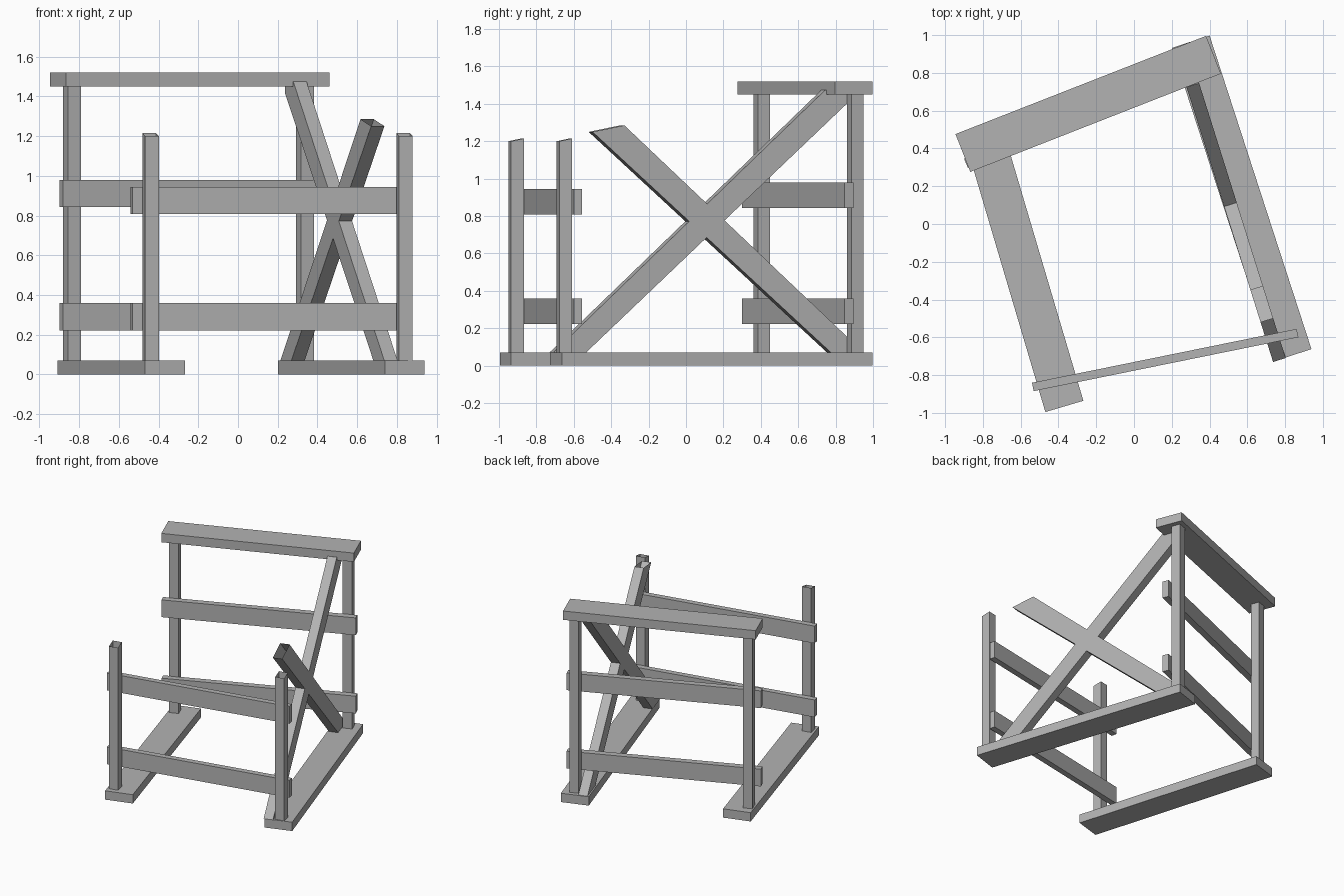
import bpy
from math import radians, cos, sin

if "Cube" in bpy.data.objects:
    bpy.data.objects.remove(bpy.data.objects["Cube"])

# Dark grey shared by all parts
grey = bpy.data.materials.new("dark_grey")
grey.diffuse_color = (0.45, 0.45, 0.45, 1)
grey.use_nodes = True
grey.node_tree.nodes["Principled BSDF"].inputs["Base Color"].default_value = grey.diffuse_color


def mesh_object(name, verts, faces):
    mesh = bpy.data.meshes.new(name)
    mesh.from_pydata(verts, [], faces)
    mesh.update()
    mesh.materials.append(grey)
    obj = bpy.data.objects.new(name, mesh)
    bpy.context.collection.objects.link(obj)
    return obj


def beam(name, x, y, size, z0, z1, angle, caps=True, slope=0.0):
    """Upright box turned about z; open ended without caps, slope raises the rear of the top."""
    c, s = cos(radians(angle)), sin(radians(angle))
    hx, hy = size[0] / 2, size[1] / 2
    corners = [(-hx, -hy), (hx, -hy), (hx, hy), (-hx, hy)]
    verts = []
    for top in (False, True):
        for u, v in corners:
            z = (z1 + (slope if v > 0 else 0)) if top else z0
            verts.append((x + u * c - v * s, y + u * s + v * c, z))
    faces = [(i, (i + 1) % 4, (i + 1) % 4 + 4, i + 4) for i in range(4)]
    if caps:
        faces += [(3, 2, 1, 0), (4, 5, 6, 7)]
    return mesh_object(name, verts, faces)


def brace(name, profile, open_edges):
    """Side profile in (y, z), thickened across the slanting plane of the right side."""
    n = len(profile)
    nx, ny, half = 0.954, 0.30, 0.035
    verts = [(0.543 - 0.315 * y + k * nx * half, y + k * ny * half, z)
             for k in (-1, 1) for y, z in profile]
    faces = [tuple(reversed(range(n))), tuple(range(n, 2 * n))]
    faces += [(i, (i + 1) % n, (i + 1) % n + n, i + n)
              for i in range(n) if i not in open_edges]
    return mesh_object(name, verts, faces)


# Floor planks
beam("right_base_plank", 0.57, 0.135, (0.21, 1.745), 0, 0.07, 18)
beam("left_base_plank", -0.588, -0.225, (0.21, 1.545), 0, 0.07, 16.5)

# Top plank over the rear frame
beam("top_plank", -0.2425, 0.636, (1.425, 0.215), 1.45, 1.52, 21.4)

# Rear posts
for side, x, y in (("left", -0.835, 0.405), ("right", 0.338, 0.905)):
    beam("rear_post_" + side, x, y, (0.07, 0.07), 0.07, 1.45, 20, caps=False)

# Front posts with open, slightly slanted tops
for side, x, y in (("left", -0.44, -0.908), ("right", 0.838, -0.65)):
    beam("front_post_" + side, x, y, (0.07, 0.07), 0.07, 1.2, 11.5, caps=False, slope=0.015)

# Horizontal rails
for level, front_z, rear_z in (("lower", 0.222, 0.222), ("upper", 0.808, 0.843)):
    beam("front_rail_" + level, 0.165, -0.72, (1.43, 0.045),
         front_z, front_z + 0.137, 11.5)
    beam("rear_rail_" + level, -0.23, 0.597, (1.43, 0.05),
         rear_z, rear_z + 0.137, 22.6)

# Crossed braces on the right side
brace("rising_brace", [(-0.72, 0.07), (-0.545, 0.07), (0.87, 1.42),
                       (0.87, 1.45), (0.735, 1.475)], {0})
brace("falling_brace", [(0.765, 0.07), (0.94, 0.07), (-0.34, 1.285),
                        (-0.51, 1.25)], {0, 2})
